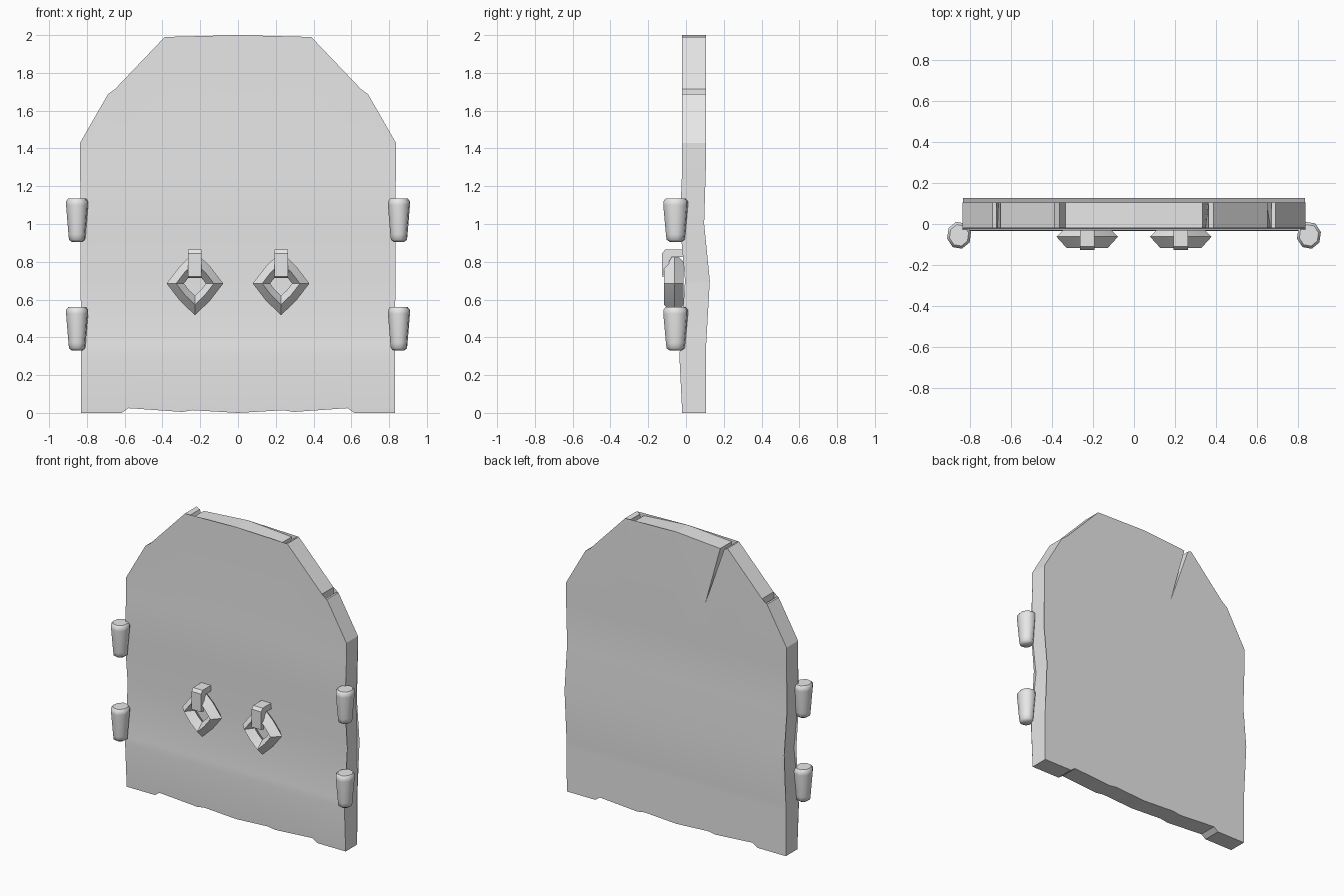
import bpy, bmesh, math
from mathutils import Vector

cube = bpy.data.objects.get("Cube")
if cube:
    bpy.data.objects.remove(cube, do_unlink=True)

grey = bpy.data.materials.new("plain_grey")
grey.use_nodes = True
grey.diffuse_color = (0.8, 0.8, 0.8, 1)
grey.node_tree.nodes["Principled BSDF"].inputs["Base Color"].default_value = (0.8, 0.8, 0.8, 1)


def finish(bm, name, angle):
    """Turn a bmesh into a shaded object."""
    bmesh.ops.recalc_face_normals(bm, faces=bm.faces)
    mesh = bpy.data.meshes.new(name)
    bm.to_mesh(mesh)
    bm.free()
    mesh.materials.append(grey)
    obj = bpy.data.objects.new(name, mesh)
    bpy.context.collection.objects.link(obj)
    bpy.ops.object.select_all(action="DESELECT")
    obj.select_set(True)
    bpy.context.view_layer.objects.active = obj
    bpy.ops.object.shade_smooth_by_angle(angle=math.radians(angle))
    return obj


def bridge(bm, a, b):
    """Quads between two closed loops."""
    n = len(a)
    for i in range(n):
        bm.faces.new((a[i], a[(i + 1) % n], b[(i + 1) % n], b[i]))


def lerp_table(table, z):
    for (z0, v0), (z1, v1) in zip(table, table[1:]):
        if z <= z1:
            return v0 + (v1 - v0) * (z - z0) / (z1 - z0)
    return table[-1][1]


# Door leaves: the planks' front and back follow a gentle warp along the height
FRONT_Y = [(0, -.02), (.3, -.035), (.7, -.005), (1.0, -.032), (1.3, -.02), (2, -.02)]
BACK_Y = [(0, .105), (.35, .106), (.7, .126), (1.0, .096), (1.3, .105), (2, .105)]


def outline(seam, inner_tip, outer_tip):
    """Half-door outline from top centre, over the arch, to the bottom centre."""
    return [(0, 2), (.333, 1.975), inner_tip, (.363, 1.978), (.388, 1.99),
            (.65, 1.715), outer_tip, (.67, 1.685), (.688, 1.688), (.836, 1.43),
            (.83, 1.1), (.815, .68), (.829, .4), (.83, 0), (.615, 0), (.58, .025),
            (.295, .005), (.24, .014), (0, 0)] + seam


def door_leaf(name, side, front, back):
    bm = bmesh.new()
    loops = [[bm.verts.new((side * x, y, z)) for x, z in pts]
             for y, pts in ((0, front), (.1, back))]
    for loop in loops:
        bm.faces.new(loop)
    bridge(bm, *loops)
    bmesh.ops.triangulate(bm, faces=[f for f in bm.faces if len(f.verts) > 4])
    for z in (.3, .35, .7, 1.0, 1.3):
        bmesh.ops.bisect_plane(bm, geom=bm.verts[:] + bm.edges[:] + bm.faces[:],
                               plane_co=(0, 0, z), plane_no=(0, 0, 1))
    for v in bm.verts:
        v.co.y = lerp_table(FRONT_Y if v.co.y < .05 else BACK_Y, v.co.z)
    return finish(bm, name, 25)


# Seam points run from the bottom up
door_leaf("right_door_leaf", -1,
          outline([(.03, .3), (.028, .95), (.04, 1.35)], (.323, 1.87), (.665, 1.57)),
          outline([(.003, .3), (.001, .95), (.006, 1.35)], (.22, 1.57), (.66, 1.555)))
door_leaf("left_door_leaf", 1,
          outline([(.001, .3), (.001, .95), (.009, 1.35)], (.348, 1.867), (.665, 1.57)),
          outline([(.003, .3), (.001, .95), (.008, 1.35)], (.36, 1.55), (.645, 1.55)))


# Hinges: tapered eight-sided pegs with rounded ends
def hinge(name, x, z0):
    bm = bmesh.new()
    rings = []
    for r, z in ((.028, 0), (.044, .012), (.047, .04), (.06, .195), (.06, .215), (.048, .23)):
        rings.append([bm.verts.new((x + r * math.cos(t), -.055 + 1.12 * r * math.sin(t), z0 + z))
                      for t in (math.tau * (i + .3) / 8 for i in range(8))])
    for a, b in zip(rings, rings[1:]):
        bridge(bm, a, b)
    bm.faces.new(rings[0])
    bm.faces.new(rings[-1])
    return finish(bm, name, 50)


# Knocker ring: a diamond loop with a diamond cross-section
def knocker_ring(name, x):
    bm = bmesh.new()
    rings = []
    for r, y in ((.15, -.062), (.1, -.117), (.058, -.062), (.1, -.012)):
        ring = []
        for i in range(8):
            t = math.tau * i / 8
            k = r if i % 2 == 0 else r * .76
            ring.append(bm.verts.new((x + k * math.cos(t), y, .685 + k * 1.12 * math.sin(t))))
        rings.append(ring)
    for i in range(4):
        bridge(bm, rings[i], rings[(i + 1) % 4])
    return finish(bm, name, 25)


# Knocker bracket: a bent strap reaching over the ring
def knocker_bracket(name, x):
    profile = [(0, .865), (-.11, .865), (-.126, .845), (-.126, .722), (-.095, .715),
               (-.09, .80), (-.075, .825), (0, .825)]
    bm = bmesh.new()
    ends = [[bm.verts.new((x + dx, y, z)) for y, z in profile] for dx in (-.036, .036)]
    for end in ends:
        bm.faces.new(end)
    bridge(bm, *ends)
    return finish(bm, name, 30)


for word, s in (("right", -1), ("left", 1)):
    hinge(word + "_upper_hinge", s * .852, .905)
    hinge(word + "_lower_hinge", s * .852, .33)
    knocker_ring(word + "_knocker_ring", s * .228)
    knocker_bracket(word + "_knocker_bracket", s * .228)
